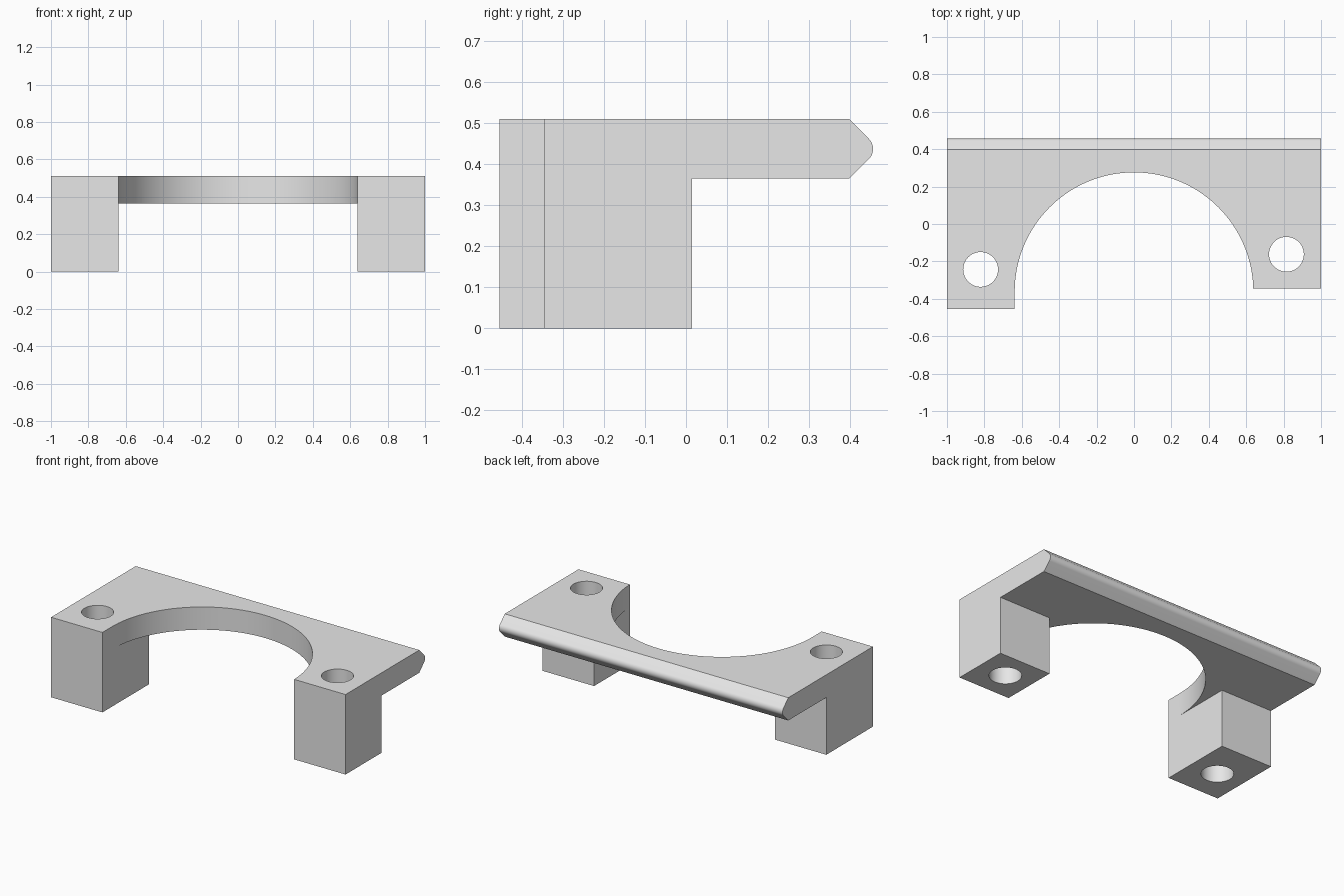
import bpy, bmesh, math
from mathutils import Vector

if "Cube" in bpy.data.objects:
    bpy.data.objects.remove(bpy.data.objects["Cube"], do_unlink=True)

TOP, UNDER = 0.51, 0.365            # plate top and underside
FRONT, LEG_BACK, NOSE = -0.455, 0.015, 0.398
ARCH_R, ARCH_Y = 0.638, -0.362

grey = bpy.data.materials.new("plain_grey")
grey.use_nodes = True
grey.diffuse_color = (0.8, 0.8, 0.8, 1)
grey.node_tree.nodes["Principled BSDF"].inputs["Base Color"].default_value = (0.8, 0.8, 0.8, 1)


def prism(name, points, sweep):
    """Extrude a closed 3D outline along a vector."""
    bm = bmesh.new()
    face = bm.faces.new([bm.verts.new(p) for p in points])
    moved = bmesh.ops.extrude_face_region(bm, geom=[face])["geom"]
    bmesh.ops.translate(bm, vec=Vector(sweep),
                        verts=[v for v in moved if isinstance(v, bmesh.types.BMVert)])
    bmesh.ops.recalc_face_normals(bm, faces=bm.faces)
    mesh = bpy.data.meshes.new(name)
    bm.to_mesh(mesh)
    bm.free()
    mesh.materials.append(grey)
    obj = bpy.data.objects.new(name, mesh)
    bpy.context.collection.objects.link(obj)
    return obj


def arc(cx, cy, r, start, end, steps):
    angles = [math.radians(start + (end - start) * i / steps) for i in range(steps + 1)]
    return [(cx + r * math.cos(a), cy + r * math.sin(a)) for a in angles]


def cut(target, cutter):
    cutter.hide_render = True
    mod = target.modifiers.new("cut", 'BOOLEAN')
    mod.operation, mod.solver, mod.object = 'DIFFERENCE', 'EXACT', cutter
    bpy.context.view_layer.objects.active = target
    bpy.ops.object.modifier_apply(modifier=mod.name)
    bpy.data.objects.remove(cutter, do_unlink=True)


# Side profile: deep front block, thin plate, rounded nose at the back
nose = arc(0.421, (TOP + UNDER) / 2, 0.035, -45, 45, 12)
side = [(FRONT, 0), (LEG_BACK, 0), (LEG_BACK, UNDER), (NOSE, UNDER)] + nose + [(NOSE, TOP), (FRONT, TOP)]
bracket = prism("bracket", [(-1, y, z) for y, z in side], (2, 0, 0))

# Gap between the two legs, below the plate
gap = [(-ARCH_R, -1), (ARCH_R, -1), (ARCH_R, 0.1), (-ARCH_R, 0.1)]
cut(bracket, prism("leg_gap", [(x, y, -0.2) for x, y in gap], (0, 0, UNDER + 0.2)))

# Arched opening through the plate
arch = arc(0, ARCH_Y, ARCH_R, 0, 180, 64) + [(-ARCH_R, -1), (ARCH_R, -1)]
cut(bracket, prism("arch_opening", [(x, y, -0.2) for x, y in arch], (0, 0, 1)))

# The left leg is shorter at the front
short = [(0.3, -1), (1.2, -1), (1.2, -0.345), (0.3, -0.345)]
cut(bracket, prism("front_trim", [(x, y, -0.2) for x, y in short], (0, 0, 1)))

# Vertical screw holes
for x, y in ((-0.82, -0.243), (0.815, -0.162)):
    ring = arc(x, y, 0.093, 0, 360, 48)[:-1]
    cut(bracket, prism("screw_hole", [(px, py, -0.2) for px, py in ring], (0, 0, 1)))

bpy.ops.object.select_all(action='DESELECT')
bracket.select_set(True)
bpy.context.view_layer.objects.active = bracket
bpy.ops.object.shade_smooth_by_angle(angle=math.radians(30))
